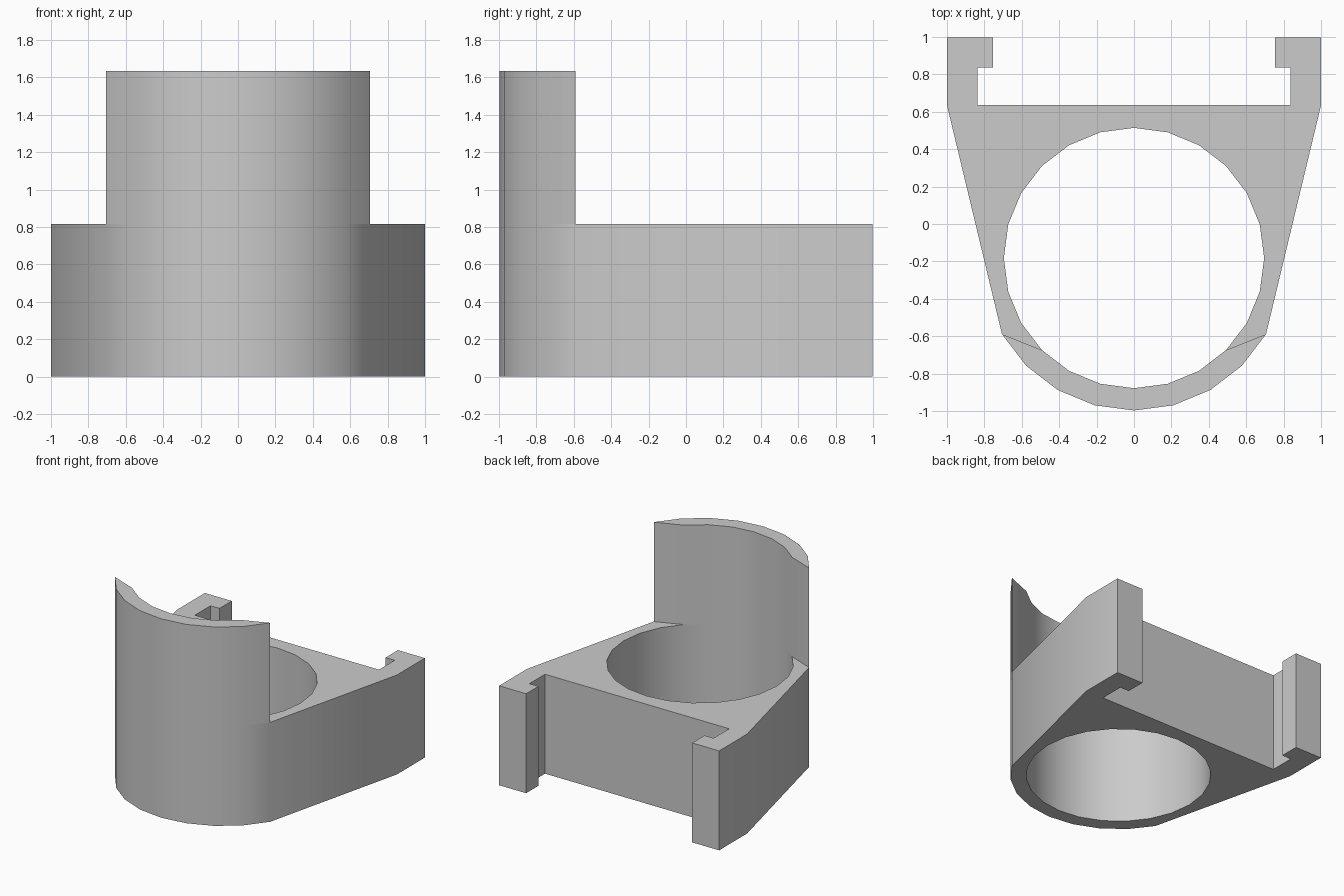
import bpy, bmesh
from math import sin, cos, radians
from mathutils import Vector

if "Cube" in bpy.data.objects:
    bpy.data.objects.remove(bpy.data.objects["Cube"])

CENTRE_Y, BORE, SHELL = -0.182, 0.696, 0.815
BASE_H, FULL_H = 0.817, 1.634

grey = bpy.data.materials.new("light grey")
grey.use_nodes = True
colour = (0.6, 0.6, 0.6, 1)
grey.diffuse_color = colour
grey.node_tree.nodes["Principled BSDF"].inputs["Base Color"].default_value = colour


def arc(radius, start, end):
    """Points on the ring in 15 degree steps, measured from the front."""
    step = 15 if end >= start else -15
    return [(radius * sin(radians(a)), CENTRE_Y - radius * cos(radians(a)))
            for a in range(start, end + step, step)]


def raise_faces(bm, faces, height, keep):
    out = bmesh.ops.extrude_face_region(bm, geom=faces, use_keep_orig=keep)["geom"]
    verts = [g for g in out if isinstance(g, bmesh.types.BMVert)]
    bmesh.ops.translate(bm, verts=verts, vec=Vector((0, 0, height)))
    return [g for g in out if isinstance(g, bmesh.types.BMFace)]


# Half plan: curved front shell, and rear frame with its hooked rail
bm = bmesh.new()
shell_outer = arc(SHELL, 0, 60)
shell_inner = arc(BORE, 45, 0)
shell_plan = shell_outer + shell_inner
rail = [(1, 0.635), (1, 0.998), (0.755, 0.998), (0.755, 0.838),
        (0.837, 0.838), (0.837, 0.635), (0, 0.635)]
frame_plan = [shell_outer[-1]] + rail + arc(BORE, 180, 45)
cache = {}


def vert(p):
    key = (round(p[0], 4), round(p[1], 4))
    if key not in cache:
        cache[key] = bm.verts.new((key[0], key[1], 0))
    return cache[key]


plans = [bm.faces.new([vert(p) for p in plan]) for plan in (shell_plan, frame_plan)]

# Raise the whole base, then the shell above it
tops = raise_faces(bm, plans, BASE_H, True)
shell_top = min(tops, key=lambda f: f.calc_center_median().y)
raise_faces(bm, [shell_top], FULL_H - BASE_H, False)

# Open the centre seam so the mirrored halves join cleanly
seam = [f for f in bm.faces if all(abs(v.co.x) < 0.001 for v in f.verts)]
bmesh.ops.delete(bm, geom=seam, context="FACES")
bmesh.ops.recalc_face_normals(bm, faces=bm.faces[:])
low = min(bm.faces, key=lambda f: f.calc_center_median().z)
if low.normal.z > 0:
    bmesh.ops.reverse_faces(bm, faces=bm.faces[:])

mesh = bpy.data.meshes.new("ring_bracket")
bm.to_mesh(mesh)
bm.free()
mesh.materials.append(grey)
bracket = bpy.data.objects.new("ring_bracket", mesh)
bpy.context.collection.objects.link(bracket)
mirror = bracket.modifiers.new("Mirror", "MIRROR")
mirror.use_clip = True

# Smooth the curved walls, keep the corners sharp
bpy.ops.object.select_all(action="DESELECT")
bracket.select_set(True)
bpy.context.view_layer.objects.active = bracket
bpy.ops.object.modifier_apply(modifier="Mirror")
bpy.ops.object.shade_smooth_by_angle(angle=radians(30))
